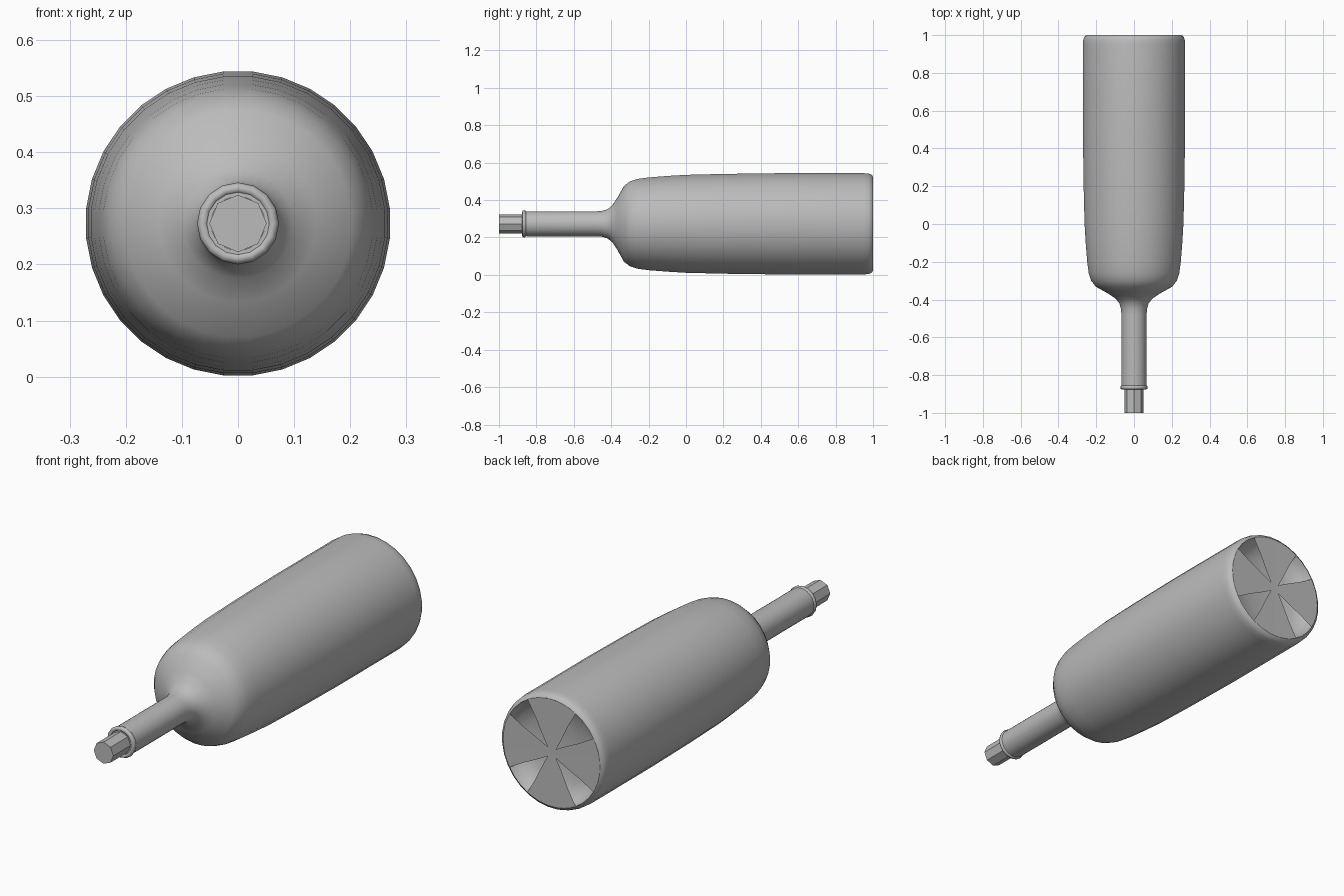
import bpy, bmesh, math

if "Cube" in bpy.data.objects:
    bpy.data.objects.remove(bpy.data.objects["Cube"])

CZ = 0.273  # height of the bottle's axis


def material(name, rgb):
    m = bpy.data.materials.new(name)
    m.diffuse_color = (*rgb, 1.0)
    m.use_nodes = True
    m.node_tree.nodes["Principled BSDF"].inputs["Base Color"].default_value = m.diffuse_color
    return m


grey = material("plain grey", (0.5, 0.5, 0.5))


def finish(bm, name, smooth):
    bmesh.ops.remove_doubles(bm, verts=bm.verts, dist=0.0005)
    bmesh.ops.recalc_face_normals(bm, faces=bm.faces)
    me = bpy.data.meshes.new(name)
    bm.to_mesh(me)
    bm.free()
    me.materials.append(grey)
    ob = bpy.data.objects.new(name, me)
    bpy.context.collection.objects.link(ob)
    if smooth:
        bpy.ops.object.select_all(action='DESELECT')
        ob.select_set(True)
        bpy.context.view_layer.objects.active = ob
        bpy.ops.object.shade_smooth_by_angle(angle=math.radians(smooth))
    return ob


def point(r, a, y):
    return (r * math.sin(a), y, CZ + r * math.cos(a))


def lathe(name, profile, n, offset=0.0, smooth=40, closed=False):
    """Spin (radius, y) points around the lengthwise axis."""
    bm = bmesh.new()
    rings = [[bm.verts.new(point(r, (i + offset) * 2 * math.pi / n, y)) for i in range(n)]
             for r, y in profile]
    pairs = list(zip(rings, rings[1:]))
    if closed:
        pairs.append((rings[-1], rings[0]))
    for a, b in pairs:
        for i in range(n):
            j = (i + 1) % n
            bm.faces.new((a[i], a[j], b[j], b[i]))
    return finish(bm, name, smooth)


# Bottle: mouth, neck, shoulder, body, rounded heel and hollow punt
bottle = [(0.048, -0.80), (0.048, -0.872), (0.066, -0.872), (0.067, -0.85), (0.067, -0.48),
          (0.069, -0.45), (0.078, -0.42), (0.098, -0.395), (0.140, -0.367),
          (0.203, -0.332), (0.228, -0.30), (0.241, -0.26), (0.249, -0.20),
          (0.257, -0.10), (0.263, 0.0), (0.268, 0.2), (0.272, 0.5), (0.272, 0.95),
          (0.270, 0.975), (0.264, 0.992), (0.252, 1.0),
          (0.243, 0.975), (0.22, 0.945), (0.17, 0.925), (0.10, 0.915), (0.0, 0.91)]
lathe("bottle", bottle, 32, offset=0.5, smooth=50)

# Raised ring below the mouth
ring = [(0.063 + 0.010 * math.cos(t), -0.865 + 0.011 * math.sin(t))
        for t in (k * math.pi / 4 for k in range(8))]
lathe("lip_ring", ring, 16, smooth=60, closed=True)

# Eight-sided cork
lathe("cork", [(0.0, -1.0), (0.051, -1.0), (0.051, -0.80), (0.0, -0.80)], 8, smooth=30)

# Base plate: four petals with tapering diagonal slots between them
rows = [(0.0, 0), (0.03, 0), (0.06, 8), (0.10, 12), (0.17, 15), (0.252, 15)]
bm = bmesh.new()
for k in range(4):
    grid = []
    for r, half in rows:
        span = math.radians(45 - half)
        grid.append([bm.verts.new(point(r, k * math.pi / 2 + span * (i / 4 - 1), 0.997 + 0.003 * r / 0.252))
                     for i in range(9)])
    for a, b in zip(grid, grid[1:]):
        for i in range(8):
            if a is grid[0]:
                bm.faces.new((a[i], b[i + 1], b[i]))
            else:
                bm.faces.new((a[i], a[i + 1], b[i + 1], b[i]))
finish(bm, "base_plate", 30)
